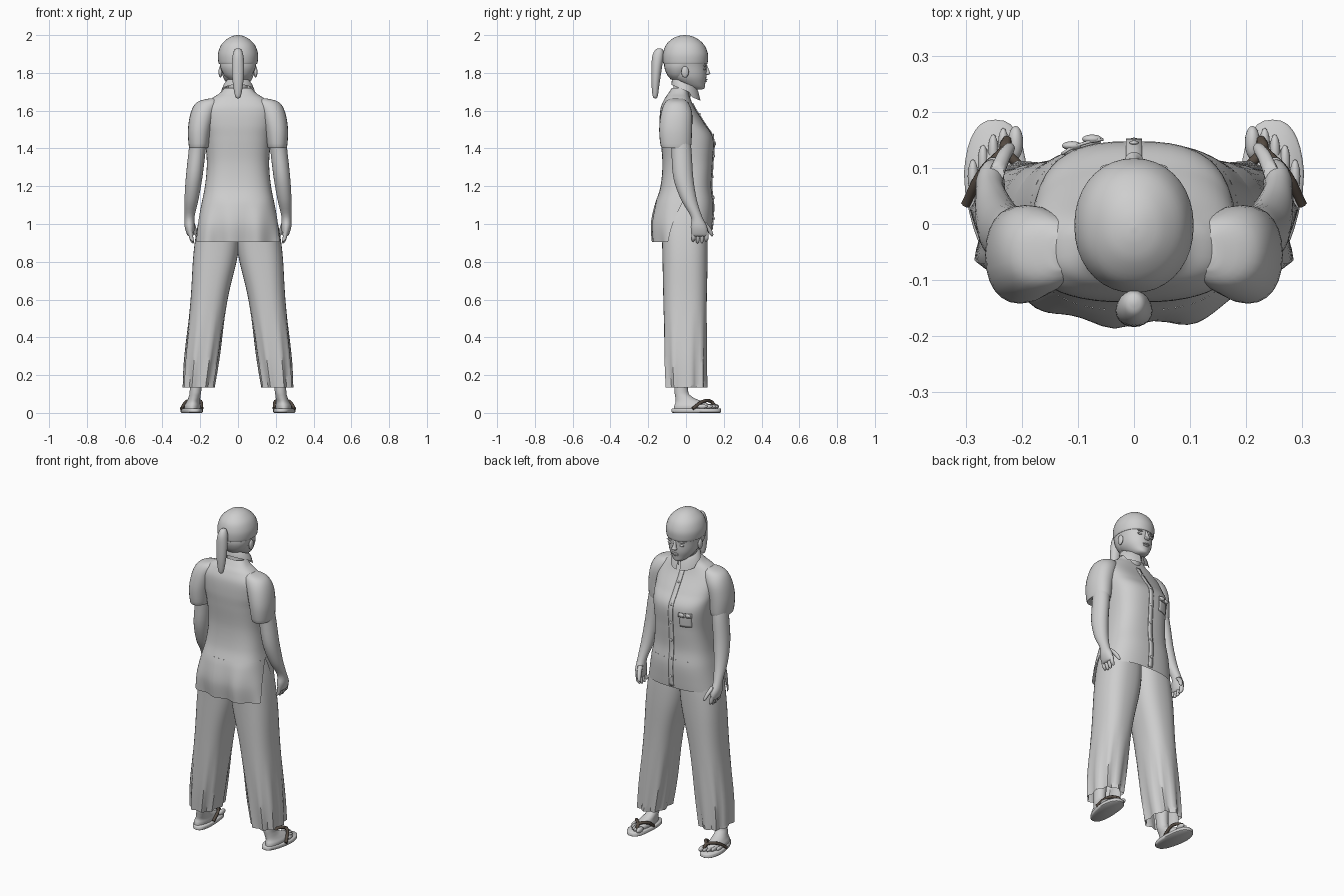
import bpy, bmesh, math
from math import sin, cos, pi
from mathutils import Vector
from mathutils.bvhtree import BVHTree

cube = bpy.data.objects.get("Cube")
if cube:
    bpy.data.objects.remove(cube)


def material(name, color):
    m = bpy.data.materials.new(name)
    m.use_nodes = True
    m.diffuse_color = color
    m.node_tree.nodes["Principled BSDF"].inputs["Base Color"].default_value = color
    return m


GREY = material("light grey", (0.62, 0.62, 0.62, 1))
BROWN = material("dark brown", (0.09, 0.07, 0.055, 1))


def finish(name, bm, mat=GREY, angle=50):
    mesh = bpy.data.meshes.new(name)
    bm.to_mesh(mesh)
    bm.free()
    obj = bpy.data.objects.new(name, mesh)
    bpy.context.collection.objects.link(obj)
    mesh.materials.append(mat)
    bpy.ops.object.select_all(action="DESELECT")
    obj.select_set(True)
    bpy.context.view_layer.objects.active = obj
    bpy.ops.object.shade_smooth_by_angle(angle=math.radians(angle))
    return obj


def spline(rows, steps=4):
    """Smoothly interpolate sections of (x, y, z, half width, half depth)."""
    out = []
    for i in range(len(rows) - 1):
        a, b, c, d = (rows[min(max(i + k, 0), len(rows) - 1)] for k in (-1, 0, 1, 2))
        for s in range(steps):
            t = s / steps
            out.append([q + t / 2 * (r - p + t * (2 * p - 5 * q + 4 * r - u + t * (3 * (q - r) + u - p)))
                        for p, q, r, u in zip(a, b, c, d)])
    return out + [list(rows[-1])]


def power(v, e):
    return math.copysign(abs(v) ** e, v)


def loft(name, rows, p=2, n=24, side=1, caps=True, arc=None, warp=None, mat=GREY):
    """Skin horizontal superellipse rings; arc(z) gives an open angular range."""
    bm = bmesh.new()
    rings = []
    for x, y, z, rx, ry in rows:
        a0, a1 = arc(z) if arc else (0, 2 * pi)
        ring = []
        for k in range(n + bool(arc)):
            t = a0 + (a1 - a0) * k / n
            co = Vector((x + max(rx, .001) * power(cos(t), 2 / p),
                         y + max(ry, .001) * power(sin(t), 2 / p), z))
            if warp:
                co = warp(co, t)
            ring.append(bm.verts.new((co.x * side, co.y, co.z)))
        rings.append(ring)
    for a, b in zip(rings, rings[1:]):
        for k in range(n):
            j = (k + 1) % len(a)
            bm.faces.new((a[k], a[j], b[j], b[k]))
    if caps and not arc:
        bm.faces.new(rings[0])
        bm.faces.new(rings[-1])
    bmesh.ops.recalc_face_normals(bm, faces=bm.faces)
    return finish(name, bm, mat)


def ball(name, at, size):
    bm = bmesh.new()
    bmesh.ops.create_uvsphere(bm, u_segments=16, v_segments=10, radius=1)
    bmesh.ops.scale(bm, vec=size, verts=bm.verts)
    bmesh.ops.translate(bm, vec=at, verts=bm.verts)
    return finish(name, bm)


def tube(name, points, r, mat):
    cu = bpy.data.curves.new(name, "CURVE")
    cu.dimensions = "3D"
    cu.bevel_depth, cu.bevel_resolution, cu.use_fill_caps = r, 2, True
    sp = cu.splines.new("BEZIER")
    sp.bezier_points.add(len(points) - 1)
    for bp, co in zip(sp.bezier_points, points):
        bp.co = co
        bp.handle_left_type = bp.handle_right_type = "AUTO"
    obj = bpy.data.objects.new(name, cu)
    cu.materials.append(mat)
    bpy.context.collection.objects.link(obj)


# Shirt: closed upper body, then separate front and back flaps with side slits
SLIT = 1.13
body = spline([(0, -.02, .905, .232, .15), (0, -.02, 1, .215, .16), (0, -.01, 1.1, .195, .155),
               (0, 0, 1.2, .175, .135), (0, .008, 1.32, .165, .133), (0, .005, 1.45, .175, .14),
               (0, -.02, 1.53, .185, .12), (0, -.043, 1.61, .185, .092), (0, -.045, 1.66, .145, .07),
               (0, -.04, 1.69, .1, .055), (0, -.03, 1.72, .07, .045)], 8)
low = [r for r in body if r[2] < SLIT]
high = [r for r in body if r[2] >= SLIT]
low.append(high[0])


def gap(z):
    return max(0, SLIT - z) * 1.6


def hem_folds(co, t):
    f = max(0, SLIT - co.z)
    co.y += .05 * f * sin(co.x * 45)
    return co


shirt = loft("shirt_body", high, 2.7, 48, caps=False)
front = loft("shirt_front_flap", [r for r in low if r[2] > .95], 2.7, 32,
             arc=lambda z: (gap(z), pi - gap(z)))
loft("shirt_back_flap", low, 2.7, 32, warp=hem_folds,
     arc=lambda z: (pi + gap(z), 2 * pi - gap(z)))


def tilt(co, t):
    co.z -= .42 * co.y
    if co.z < 1.7 and co.y > .03:
        co.z -= .02
    return co


loft("collar", [(0, 0, 1.705, .088, .078), (0, -.005, 1.73, .078, .07), (0, -.008, 1.745, .066, .062),
                (0, -.005, 1.715, .066, .06)], warp=tilt,
     arc=lambda z: (pi / 2 + .12, 2.5 * pi - .12))

# Placket, buttons and pocket laid onto the shirt front
trees = [BVHTree.FromPolygons([v.co for v in o.data.vertices], [f.vertices for f in o.data.polygons])
         for o in (shirt, front)]


def front_y(x, z):
    hits = [t.ray_cast(Vector((x, 1, z)), Vector((0, -1, 0)))[0] for t in trees]
    return max([h.y for h in hits if h] or [.1])


def plate(name, x0, x1, z0, z1, nx, nz, lift=.005):
    bm = bmesh.new()
    bmesh.ops.create_grid(bm, x_segments=nx, y_segments=nz, size=.5)
    for v in bm.verts:
        x, z = x0 + (v.co.x + .5) * (x1 - x0), z0 + (v.co.y + .5) * (z1 - z0)
        v.co = (x, front_y(x, z) + lift, z)
    bmesh.ops.recalc_face_normals(bm, faces=bm.faces)
    bm.normal_update()
    if sum(f.normal.y for f in bm.faces) < 0:
        bmesh.ops.reverse_faces(bm, faces=bm.faces)
    obj = finish(name, bm)
    mod = obj.modifiers.new("thickness", "SOLIDIFY")
    mod.thickness = .005


plate("button_placket", -.014, .014, .97, 1.64, 2, 40)
plate("chest_pocket", -.125, -.06, 1.35, 1.43, 6, 6)
plate("pocket_flap", -.13, -.055, 1.41, 1.435, 6, 3, .009)
for i in range(6):
    z = 1.03 + i * .11
    ball(f"button_{i + 1}", (0, front_y(0, z) + .006, z), (.008, .004, .008))
for s in (-1, 1):
    x = -.0925 + s * .018
    ball("pocket_bow", (x, front_y(x, 1.425) + .01, 1.425), (.018, .008, .012))


# Limbs, built once per side
def trouser_folds(co, t):
    f = max(0, .55 - co.z)
    amount = .022 * f * sin(9 * t)
    co.x += amount * cos(t)
    co.y += amount * sin(t)
    return co


for s, label in ((1, "left_"), (-1, "right_")):
    loft(label + "sleeve", spline([(.13, -.05, 1.665, .02, .03), (.155, -.05, 1.645, .062, .06),
                                   (.183, -.05, 1.59, .067, .082), (.203, -.055, 1.5, .062, .087),
                                   (.208, -.053, 1.41, .052, .08), (.208, -.05, 1.405, .044, .066)]),
         2.2, side=s)
    loft(label + "arm", spline([(.205, -.04, 1.5, .045, .05), (.215, -.025, 1.4, .045, .053),
                                (.232, -.015, 1.25, .044, .053), (.246, .015, 1.13, .037, .042),
                                (.256, .055, 1.04, .026, .03), (.256, .068, .985, .026, .043),
                                (.252, .072, .945, .018, .043), (.25, .072, .935, .01, .036)]), side=s)
    for i in range(4):
        y = .038 + i * .023
        end = .9 + .008 * abs(i - 1.5)
        loft(f"{label}finger_{i + 1}", spline([(.252, y, .96, .012, .012), (.247, y + .002, .925, .011, .011),
                                              (.24, y, end, .008, .008), (.238, y, end - .006, .002, .002)], 3),
             n=10, side=s)
    loft(label + "thumb", spline([(.245, .09, 1.01, .014, .016), (.232, .12, .975, .012, .014),
                                  (.222, .135, .945, .01, .01), (.22, .138, .935, .002, .002)], 3),
         n=10, side=s)
    loft(label + "trouser_leg", spline([(.208, 0, .135, .077, .104), (.19, -.004, .3, .09, .11),
                                        (.153, -.005, .6, .098, .115), (.118, -.005, .84, .118, .12),
                                        (.1, -.008, 1, .112, .12), (.09, -.01, 1.13, .085, .105)], 6),
         2.5, 36, side=s, caps=False, warp=trouser_folds)

    # Foot with toes on a thong sandal
    def heel_taper(co, t):
        co.x -= max(0, .08 - co.y) * .12
        co.x = .245 + (co.x - .245) * (1 - max(0, .06 - co.y) * 1.2)
        return co

    loft(label + "sandal_sole", [(.247, .055, 0, .052, .125), (.247, .055, .004, .057, .131),
                                 (.247, .055, .02, .057, .131), (.247, .055, .024, .053, .127)],
         2.5, 32, side=s, warp=heel_taper)
    loft(label + "foot", spline([(.242, .04, .02, .042, .105), (.241, .038, .038, .043, .1),
                                 (.237, .02, .058, .036, .075), (.23, -.012, .085, .031, .045),
                                 (.224, -.026, .13, .031, .036), (.218, -.02, .3, .04, .045)]), side=s)
    for i in range(5):
        size = .016 if i == 0 else .011
        ball(f"{label}toe_{i + 1}", (s * (.211 + i * .018 + .004 * (i > 0)), .145 - .006 * i * i / 1.6, .034),
             (size * .85, .03, size))
    for end, bend in ((.3, .268), (.192, .2)):
        tube(label + "sandal_strap", [(s * .226, .15, .04), (s * .23, .135, .058),
                                      (s * bend, .095, .062), (s * end, .035, .022)], .009, BROWN)

    # Ear, eye and brow
    ball(label + "ear", (s * .093, -.005, 1.805), (.01, .02, .03))
    ball(label + "eye", (s * .038, .098, 1.82), (.017, .007, .006))
    ball(label + "brow", (s * .038, .1, 1.838), (.022, .007, .004))

# Neck, head and face
loft("neck", spline([(0, -.035, 1.64, .06, .05), (0, -.02, 1.7, .052, .05), (0, -.008, 1.78, .052, .055)]))
loft("head", spline([(0, .065, 1.712, .015, .02), (0, .053, 1.72, .036, .045), (0, .032, 1.745, .06, .07),
                     (0, .014, 1.78, .08, .094), (0, .004, 1.83, .09, .104), (0, 0, 1.88, .094, .105),
                     (0, 0, 1.95, .06, .07)]), 2.1, 32)
loft("nose", spline([(0, .107, 1.788, .008, .006), (0, .112, 1.796, .017, .016), (0, .11, 1.81, .011, .014),
                     (0, .1, 1.845, .007, .01)]), n=12)
ball("upper_lip", (0, .105, 1.765), (.023, .008, .005))
ball("lower_lip", (0, .101, 1.756), (.019, .009, .006))

# Hair cap, nape hair and ponytail
loft("hair_cap", spline([(0, -.003, 1.86, .085, .1), (0, -.003, 1.846, .099, .114), (0, -.003, 1.865, .105, .119),
                         (0, -.003, 1.905, .105, .118), (0, -.005, 1.95, .088, .1), (0, -.006, 1.982, .055, .064),
                         (0, -.006, 1.996, .025, .03), (0, -.006, 2, .002, .002)]), 2.1, 36)
loft("nape_hair", spline([(0, -.035, 1.765, .05, .045), (0, -.038, 1.79, .075, .062),
                          (0, -.03, 1.83, .094, .085), (0, -.02, 1.87, .097, .094)]))
loft("ponytail", spline([(0, -.14, 1.93, .004, .004), (0, -.142, 1.922, .018, .02), (0, -.148, 1.89, .029, .03),
                         (0, -.155, 1.83, .033, .028), (0, -.161, 1.75, .028, .022), (0, -.163, 1.68, .016, .014),
                         (0, -.162, 1.665, .005, .005)]), n=20)
